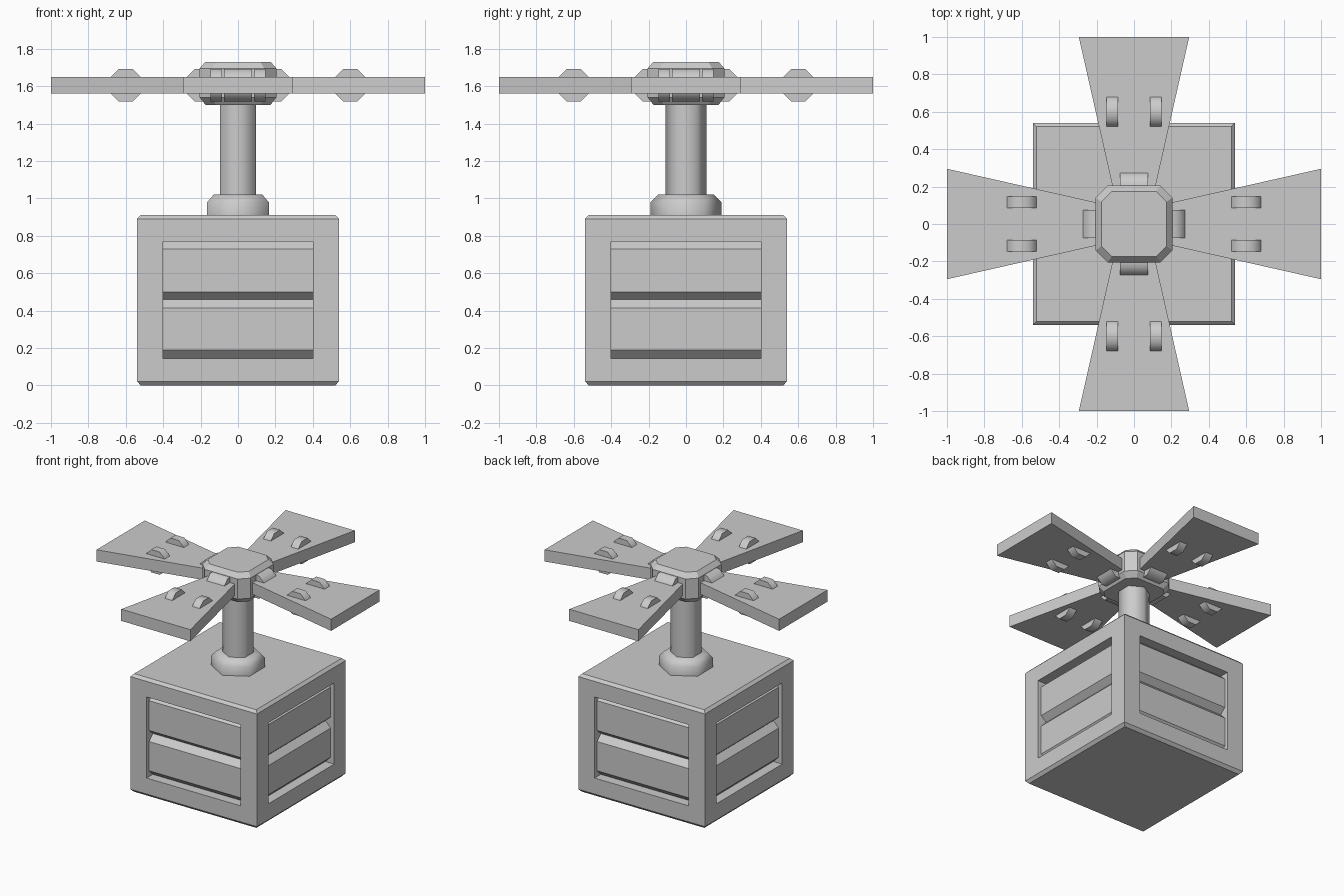
import bpy, math
from mathutils import Matrix

if "Cube" in bpy.data.objects:
    bpy.data.objects.remove(bpy.data.objects["Cube"])

grey = bpy.data.materials.new("light_grey")
grey.diffuse_color = (0.6, 0.6, 0.6, 1)
grey.use_nodes = True
grey.node_tree.nodes["Principled BSDF"].inputs["Base Color"].default_value = grey.diffuse_color


def loft(name, outline, levels, matrix=Matrix(), smooth=None):
    """Stack scaled copies of an outline at (z, scale) levels and cap both ends."""
    n = len(outline)
    verts = [matrix @ Matrix.Translation((x * s, y * s, z)).translation
             for z, s in levels for x, y in outline]
    faces = [tuple(reversed(range(n))), tuple(range(len(verts) - n, len(verts)))]
    for k in range(len(levels) - 1):
        for i in range(n):
            j = (i + 1) % n
            faces.append((k * n + i, k * n + j, k * n + n + j, k * n + n + i))
    mesh = bpy.data.meshes.new(name)
    mesh.from_pydata(verts, [], faces)
    mesh.materials.append(grey)
    obj = bpy.data.objects.new(name, mesh)
    bpy.context.collection.objects.link(obj)
    if smooth:
        bpy.ops.object.select_all(action='DESELECT')
        obj.select_set(True)
        bpy.context.view_layer.objects.active = obj
        bpy.ops.object.shade_smooth_by_angle(angle=math.radians(smooth))
    return obj


def ngon(n, radius, start=0.0):
    return [(radius * math.cos(start + 2 * math.pi * i / n),
             radius * math.sin(start + 2 * math.pi * i / n)) for i in range(n)]


def turn(i):
    return Matrix.Rotation(i * math.pi / 2, 4, 'Z')


# Crate body with chamfered top and bottom rims
H = 0.54
square = [(-H, -H), (H, -H), (H, H), (-H, H)]
body = loft("crate_body", square, [(0, 0.963), (0.022, 1), (0.89, 1), (0.91, 0.963)])

# Louvred windows: cut a slatted profile (distance out, height) into each side
front, back = H - 0.03, H - 0.075
louvre = [(0.7, 0.145), (0.7, 0.77), (back, 0.77), (front, 0.73), (front, 0.50),
          (back, 0.46), (front, 0.415), (front, 0.19), (back, 0.145)]
# maps profile axes to (out, height) and the extrusion axis to the width
to_side = Matrix(((1, 0, 0, 0), (0, 0, -1, 0), (0, 1, 0, 0), (0, 0, 0, 1)))
bpy.context.view_layer.objects.active = body
for i in range(4):
    cutter = loft("window_cutter", louvre, [(-0.4, 1), (0.4, 1)], turn(i) @ to_side)
    cutter.hide_render = True
    mod = body.modifiers.new("window", 'BOOLEAN')
    mod.operation = 'DIFFERENCE'
    mod.solver = 'EXACT'
    mod.object = cutter
    bpy.context.view_layer.objects.active = body
    bpy.ops.object.modifier_apply(modifier=mod.name)
    bpy.data.objects.remove(cutter)

# Six-sided collar and pole
loft("pole_collar", ngon(6, 0.19, math.pi / 2),
     [(0.90, 1), (0.98, 1), (1.02, 0.79)], smooth=65)
loft("pole", ngon(6, 0.11, math.pi / 2), [(1.0, 1), (1.55, 1)], smooth=65)

# Hub with clipped corners and chamfered rims
a, b = 0.205, 0.14
clipped = [(a, -b), (a, b), (b, a), (-b, a), (-a, b), (-a, -b), (-b, -a), (b, -a)]
loft("rotor_hub", clipped, [(1.50, 0.85), (1.54, 1), (1.695, 1), (1.73, 0.85)])

# Four flared blades, each with a root hinge and two pins
blade = [(0.1, -0.092), (1, -0.295), (1, 0.295), (0.1, 0.092)]
octagon = ngon(8, 0.0875 / math.cos(math.pi / 8), math.pi / 8)


def pin(name, i, r, y0, y1):
    place = turn(i) @ Matrix.Translation((r, 0, 1.605)) @ to_side
    loft(name, octagon, [(-y1, 1), (-y0, 1)], place, smooth=50)


for i in range(4):
    loft("blade", blade, [(1.56, 1), (1.65, 1)], turn(i))
    pin("blade_hinge", i, 0.195, -0.075, 0.075)
    for y0, y1 in ((0.085, 0.148), (-0.148, -0.085)):
        pin("blade_pin", i, 0.6, y0, y1)
